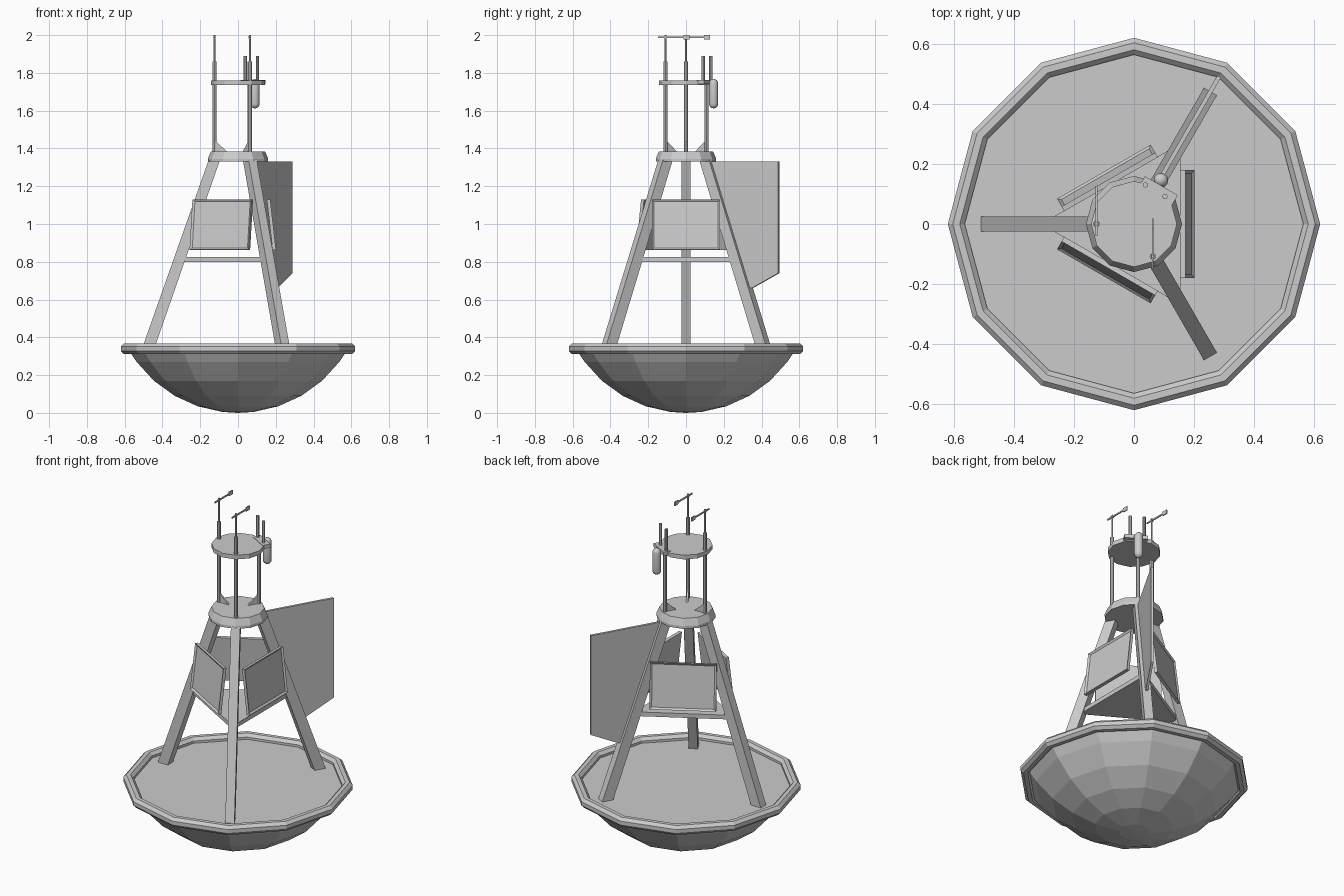
import bpy, bmesh, math
from mathutils import Vector, Matrix

cube = bpy.data.objects.get("Cube")
if cube:
    bpy.data.objects.remove(cube, do_unlink=True)

grey = bpy.data.materials.new("plain grey")
grey.use_nodes = True
grey.diffuse_color = (0.6, 0.6, 0.6, 1)
grey.node_tree.nodes["Principled BSDF"].inputs["Base Color"].default_value = (0.6, 0.6, 0.6, 1)


def turn(angle):
    return Matrix.Rotation(math.radians(angle), 4, 'Z')


def finish(name, bm, matrix=Matrix(), smooth=False):
    bmesh.ops.transform(bm, matrix=matrix, verts=bm.verts)
    bmesh.ops.recalc_face_normals(bm, faces=bm.faces)
    for f in bm.faces:
        f.smooth = smooth
    mesh = bpy.data.meshes.new(name)
    bm.to_mesh(mesh)
    bm.free()
    mesh.materials.append(grey)
    obj = bpy.data.objects.new(name, mesh)
    bpy.context.collection.objects.link(obj)
    return obj


def lathe(name, profile, sides, matrix=Matrix(), closed=False, smooth=False):
    """Revolve (radius, z) points around the z axis."""
    bm = bmesh.new()
    verts = [bm.verts.new((r, 0, z)) for r, z in profile]
    edges = [bm.edges.new(p) for p in zip(verts, verts[1:])]
    if closed:
        edges.append(bm.edges.new((verts[-1], verts[0])))
    bmesh.ops.spin(bm, geom=verts + edges, cent=(0, 0, 0), axis=(0, 0, 1),
                   angle=math.tau, steps=sides, use_merge=True)
    bmesh.ops.remove_doubles(bm, verts=bm.verts, dist=0.0001)
    return finish(name, bm, matrix, smooth)


def prism(name, points, offset, matrix=Matrix()):
    """Extrude a flat polygon along an offset, centred on its plane."""
    bm = bmesh.new()
    offset = Vector(offset)
    face = bm.faces.new([bm.verts.new(Vector(p) - offset / 2) for p in points])
    made = bmesh.ops.extrude_face_region(bm, geom=[face])["geom"]
    moved = [v for v in made if isinstance(v, bmesh.types.BMVert)]
    bmesh.ops.translate(bm, verts=moved, vec=offset)
    return finish(name, bm, matrix)


def radial_plate(name, points, thickness, angle):
    """Upright plate in the plane through the axis, from (radius, z) points."""
    return prism(name, [(r, 0, z) for r, z in points], (0, thickness, 0), turn(angle))


def box(name, size, matrix):
    bm = bmesh.new()
    bmesh.ops.create_cube(bm, size=1)
    bmesh.ops.scale(bm, vec=size, verts=bm.verts)
    return finish(name, bm, matrix)


def rod(name, x, y, z0, z1, radius, sides=8):
    bm = bmesh.new()
    bmesh.ops.create_cone(bm, cap_ends=True, segments=sides, radius1=radius,
                          radius2=radius, depth=z1 - z0)
    return finish(name, bm, Matrix.Translation((x, y, (z0 + z1) / 2)))


# Float: spherical bowl closed by the deck, with an octagonal rim tube
R = 0.668
bowl = [(R * math.sin(a), R * (1 - math.cos(a)))
        for a in map(math.radians, (0, 7, 18.6, 30.2, 41.8, 53.4, 58.5))]
lathe("hull", bowl + [(0.575, 0.338), (0, 0.338)], 12)
tube = [(0.592 + 0.0305 * math.cos(a), 0.34 + 0.0305 * math.sin(a))
        for a in (math.tau * (k + 0.5) / 8 for k in range(8))]
lathe("rim", tube, 12, closed=True)

# Tower platforms
lathe("lower_platform", [(0, 1.33), (0.16, 1.33), (0.16, 1.345), (0.143, 1.385), (0, 1.385)], 12)
lathe("upper_platform", [(0, 1.735), (0.143, 1.735), (0.143, 1.76), (0, 1.76)], 12)

# Legs, posts and gussets
LEGS = {"right": 180, "front": -60, "back": 60}
POST = 0.125
for side, angle in LEGS.items():
    radial_plate(side + "_leg", [(0.51, 0.335), (0.445, 0.335), (0.095, 1.34), (0.155, 1.34)],
                 0.05, angle)
    radial_plate(side + "_gusset", [(POST, 1.38), (0.055, 1.38), (POST, 1.445)], 0.01, angle)
    x, y = (turn(angle) @ Vector((POST, 0, 0))).xy
    rod(side + "_post", x, y, 1.38, 1.75 if side == "back" else 1.86, 0.011)
    if side != "back":
        # Wind vane on a thin mast
        rod(side + "_mast", x, y, 1.85, 2.0, 0.005)
        box(side + "_vane_arm", (0.006, 0.15, 0.008), Matrix.Translation((x, y + 0.035, 1.988)))
        box(side + "_vane_tail", (0.006, 0.032, 0.024), Matrix.Translation((x, y + 0.11, 1.988)))
        box(side + "_vane_hub", (0.012, 0.012, 0.012), Matrix.Translation((x, y, 1.988)))

# Triangular shelf tying the legs together
prism("leg_shelf", [turn(a) @ Vector((0.31, 0, 0.8125)) for a in (60, 180, 300)], (0, 0, 0.025))

# Framed panels between the legs
for side, angle in {"left": 0, "back": 120, "front": -120}.items():
    bm = bmesh.new()
    bmesh.ops.create_cube(bm, size=1)
    bmesh.ops.scale(bm, vec=(0.018, 0.36, 0.268), verts=bm.verts)
    bm.normal_update()
    outer = [f for f in bm.faces if f.normal.x > 0.9]
    bmesh.ops.inset_region(bm, faces=outer, thickness=0.016)
    bmesh.ops.translate(bm, verts=outer[0].verts, vec=(-0.008, 0, 0))
    tilt = Matrix.Rotation(math.radians(-6.5), 4, 'Y')
    finish(side + "_panel", bm, turn(angle) @ Matrix.Translation((0.177, 0, 0.996)) @ tilt)

# Steering fin on the back leg
radial_plate("fin", [(0.14, 1.33), (0.567, 1.33), (0.567, 0.74), (0.405, 0.66), (0.37, 0.66)],
             0.014, 60)

# Equipment bracket with two antennas and a hanging capsule
box("bracket", (0.046, 0.126, 0.022), turn(53.5) @ Matrix.Translation((0.134, 0, 1.752))
    @ turn(6.5))
rod("inner_antenna", 0.038, 0.13, 1.755, 1.89, 0.009)
rod("outer_antenna", 0.103, 0.092, 1.755, 1.89, 0.009)
c = 0.024
arc = [(c * math.cos(a), c * math.sin(a)) for a in (math.pi / 2 * k / 4 for k in range(5))]
capsule = [(r, 1.636 - h) for r, h in reversed(arc)] + [(r, 1.744 + h) for r, h in arc]
lathe("capsule", capsule, 12, Matrix.Translation((0.09, 0.146, 0)), smooth=True)
